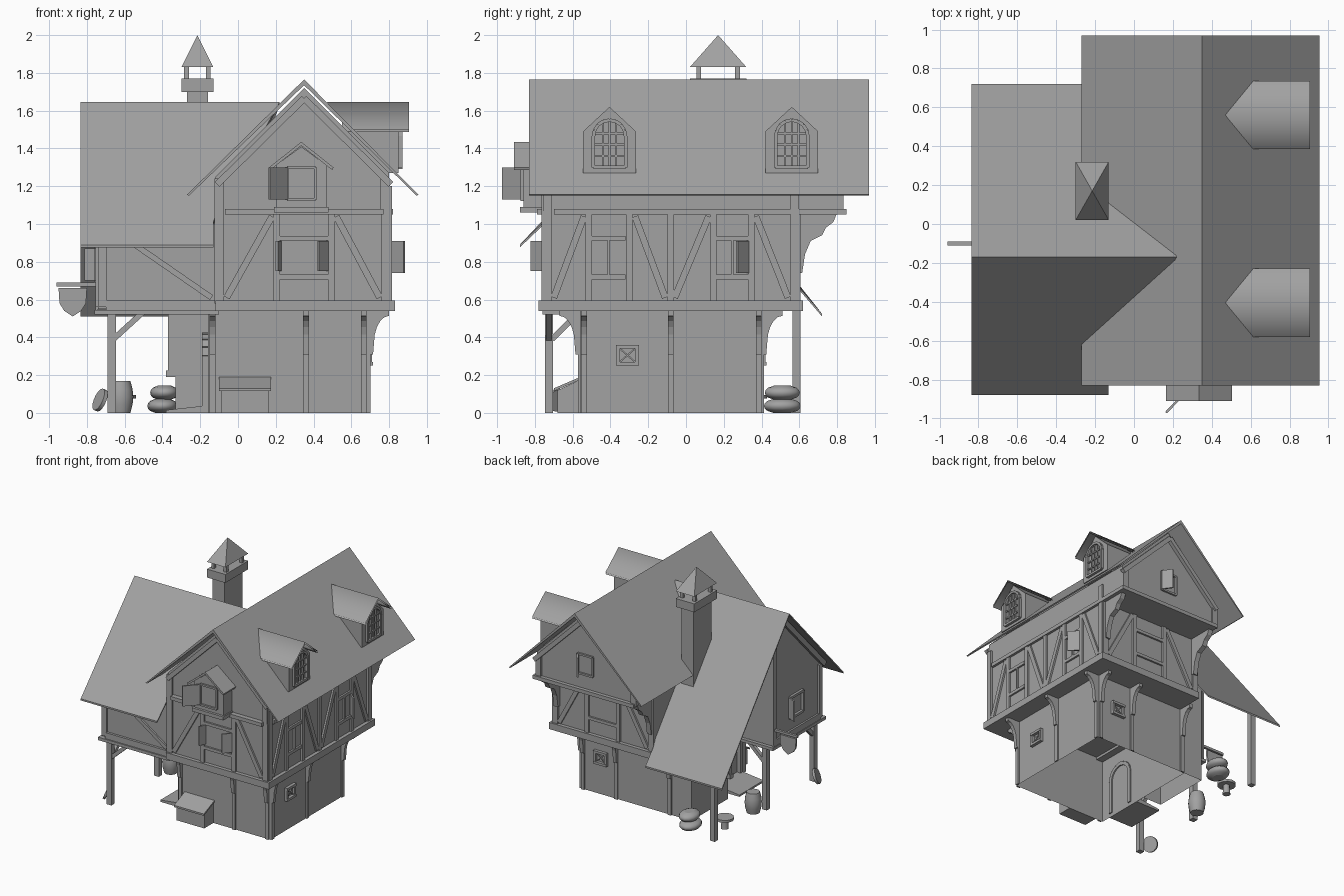
import bpy, bmesh, math
from mathutils import Vector as V

if "Cube" in bpy.data.objects:
    bpy.data.objects.remove(bpy.data.objects["Cube"])

GREY = bpy.data.materials.new("mid_grey")
GREY.diffuse_color = (0.36, 0.36, 0.36, 1)
GREY.use_nodes = True
GREY.node_tree.nodes["Principled BSDF"].inputs["Base Color"].default_value = GREY.diffuse_color


def finish(name, bm):
    me = bpy.data.meshes.new(name)
    bm.to_mesh(me)
    bm.free()
    me.materials.append(GREY)
    ob = bpy.data.objects.new(name, me)
    bpy.context.collection.objects.link(ob)
    return ob


def smooth(ob, deg):
    bpy.context.view_layer.objects.active = ob
    ob.select_set(True)
    bpy.ops.object.shade_smooth_by_angle(angle=math.radians(deg))
    ob.select_set(False)


def solid(name, parts, open_bottom=False):
    """One object from several extruded polygons: (points, extrusion vector)."""
    bm = bmesh.new()
    for pts, vec in parts:
        a = [bm.verts.new(p) for p in pts]
        b = [bm.verts.new(V(p) + V(vec)) for p in pts]
        n = len(a)
        if not open_bottom:
            bm.faces.new(a)
        bm.faces.new(b[::-1])
        for i in range(n):
            bm.faces.new((a[i], b[i], b[(i + 1) % n], a[(i + 1) % n]))
    bmesh.ops.recalc_face_normals(bm, faces=bm.faces)
    return finish(name, bm)


def bx(x0, x1, y0, y1, z0, z1):
    return ([(x0, y0, z0), (x1, y0, z0), (x1, y1, z0), (x0, y1, z0)], (0, 0, z1 - z0))


def along_y(pts, y0, y1):
    return ([(x, y0, z) for x, z in pts], (0, y1 - y0, 0))


def along_x(pts, x0, x1):
    return ([(x0, y, z) for y, z in pts], (x1 - x0, 0, 0))


# Wall faces: u along the wall, z up, d outward
def front(y): return lambda u, z, d: V((u, y - d, z))
def back(y): return lambda u, z, d: V((u, y + d, z))
def right(x): return lambda u, z, d: V((x + d, u, z))
def left(x): return lambda u, z, d: V((x - d, u, z))


def strip(f, p, q, w=0.035, d=0.015):
    t = V((q[0] - p[0], q[1] - p[1])).normalized() * (w / 2)
    c = [(p[0] - t.y, p[1] + t.x), (q[0] - t.y, q[1] + t.x), (q[0] + t.y, q[1] - t.x), (p[0] + t.y, p[1] - t.x)]
    return ([f(u, z, 0) for u, z in c], f(0, 0, d) - f(0, 0, 0))


def rect(f, u0, u1, z0, z1, w=0.015, d=0.015):
    return [strip(f, (u0, z0), (u1, z0), w, d), strip(f, (u0, z1), (u1, z1), w, d),
            strip(f, (u0, z0), (u0, z1), w, d), strip(f, (u1, z0), (u1, z1), w, d)]


def shutter(f, a, b, z0, z1):
    t = V((b[0] - a[0], b[1] - a[1])).normalized() * 0.006
    c = [(a[0] - t.y, a[1] + t.x), (b[0] - t.y, b[1] + t.x), (b[0] + t.y, b[1] - t.x), (a[0] + t.y, a[1] - t.x)]
    return ([f(u, z0, d) for u, d in c], (0, 0, z1 - z0))


def bracket(f, u, z0, z1, depth, w=0.03, prof=None):
    n = 5
    if not prof:
        prof = [(0, z0), (0.025, z0)]
        prof += [(0.03 + (depth - 0.03) * (1 - math.cos(i / n * math.pi / 2)),
                  z0 + (z1 - z0) * (0.25 + 0.6 * math.sin(i / n * math.pi / 2))) for i in range(n + 1)]
        prof += [(depth, z1), (0, z1)]
    return ([f(u - w / 2, z, d) for d, z in prof], f(w, 0, 0) - f(0, 0, 0))


def lathe(name, prof, loc, n=16, tilt=None, squash=(1, 1, 1)):
    bm = bmesh.new()
    rings = [[bm.verts.new((r * math.cos(k * math.tau / n), r * math.sin(k * math.tau / n), z)) for k in range(n)]
             for r, z in prof]
    for a, b in zip(rings, rings[1:]):
        for k in range(n):
            bm.faces.new((a[k], a[(k + 1) % n], b[(k + 1) % n], b[k]))
    bm.faces.new(rings[0][::-1])
    bm.faces.new(rings[-1])
    ob = finish(name, bm)
    ob.location, ob.scale = loc, squash
    if tilt:
        ob.rotation_euler = V(tilt).to_track_quat('Z', 'Y').to_euler()
    smooth(ob, 40)


# Storeys
solid("ground_floor", [bx(-0.16, 0.69, -0.56, 0.4, 0, 0.56)], True)
solid("ground_floor_annex", [bx(-0.33, -0.16, -0.08, 0.4, 0, 0.8)], True)
solid("upper_floor", [bx(-0.12, 0.8, -0.75, 0.59, 0.56, 1.06)])
solid("attic", [along_y([(-0.12, 1.06), (0.8, 1.06), (0.8, 1.27), (0.35, 1.72), (-0.12, 1.25)], -0.75, 0.82)])
solid("wing_room", [along_x([(-0.73, 0.55), (-0.73, 1.0), (-0.17, 1.6), (-0.08, 1.49), (-0.08, 0.55)], -0.74, -0.1)])
solid("floor_beams", [bx(-0.12, 0.83, -0.78, 0.62, 0.54, 0.595), bx(-0.76, -0.1, -0.76, -0.06, 0.52, 0.545),
                      bx(-0.7, -0.12, -0.75, -0.7, 0.545, 0.595),
                      bx(-0.07, 0.77, -0.79, -0.7, 1.05, 1.08), bx(-0.11, 0.82, -0.7, 0.85, 1.05, 1.08)])

# Roofs
solid("main_roof", [along_y([(-0.27, 1.155), (0.35, 1.765), (0.955, 1.155), (0.945, 1.15), (0.35, 1.735), (-0.26, 1.15)],
                            -0.83, 0.97)])
S, N, R = (-0.88, 0.89), (0.72, 0.525), (-0.17, 1.645)
solid("wing_roof", [([(-0.835, *e), (-0.13, *e), (-0.13, e[0] * 0.85, e[1] + 0.125), (0.22, *R), (-0.835, *R)],
                     (0, 0, -0.014)) for e in (S, N)])
rafters = []
for f in (front(-0.75), back(0.82)):
    rafters += [strip(f, (-0.11, 1.21), (0.35, 1.665), 0.035, 0.03), strip(f, (0.81, 1.21), (0.35, 1.665), 0.035, 0.03)]
lf = left(-0.74)
rafters += [strip(lf, (-0.74, 0.99), (-0.17, 1.585), 0.04, 0.03), strip(lf, (-0.04, 1.42), (-0.17, 1.585), 0.04, 0.03)]
solid("gable_rafters", rafters)

# Timber framing, front and back
for nm, f in (("front", front(-0.75)), ("back", back(0.59))):
    t = [strip(f, (u, 0.58), (u, 1.07), w) for u, w in ((-0.1, 0.05), (0.205, 0.035), (0.495, 0.035), (0.785, 0.05))]
    t += [strip(f, (-0.06, 0.61), (0.18, 1.04)), strip(f, (0.75, 0.61), (0.52, 1.04)),
          strip(f, (0.2, 0.72), (0.49, 0.72), 0.025), strip(f, (0.2, 0.925), (0.49, 0.925), 0.025)]
    solid(nm + "_timber_frame", t)
solid("front_shutters", [shutter(front(-0.75), a, b, 0.75, 0.91) for a, b in
                         (((0.225, 0), (0.205, 0.06)), ((0.475, 0.01), (0.425, 0.07)))])
for nm, f in (("front", front(-0.75)), ("back", back(0.82))):
    solid(nm + "_attic_posts", [strip(f, (u, 1.06), (u, 1.24), 0.05) for u in (-0.1, 0.78)])

# Timber framing, right side
f = right(0.8)
t = [strip(f, (u, 0.58), (u, 1.06)) for u in (-0.515, -0.3, -0.08, 0.145, 0.345)]
t += [strip(f, (u, 0.58), (u, 1.2), 0.045) for u in (-0.735, 0.575)]
t += [strip(f, a, b) for a, b in (((-0.7, 0.61), (-0.54, 1.04)), ((-0.27, 1.04), (-0.11, 0.61)),
                                  ((-0.06, 0.61), (0.12, 1.04)), ((0.37, 1.04), (0.54, 0.61)))]
for c in (-0.41, 0.245):
    t += [strip(f, (c - 0.09, z), (c + 0.09, z), 0.025) for z in (0.72, 0.925)]
    t.append(strip(f, (c, 0.73), (c, 0.915), 0.012))
solid("right_timber_frame", t)
solid("right_shutter", [shutter(f, (0.33, 0.01), (0.27, 0.08), 0.74, 0.91)])

# Jetty brackets and ground corner posts
br, po = [], []
for f, us, dep in ((front(-0.56), (-0.135, 0.36, 0.665), 0.11), (right(0.69), (-0.54, -0.08, 0.385), 0.11),
                   (back(0.4), (-0.135, 0.36, 0.665), 0.11)):
    br += [bracket(f, u, 0.31, 0.55, dep) for u in us]
    po += [strip(f, (u, 0), (u, 0.54), 0.03, 0.012) for u in us]
wavy = [(0, 0.74), (0.025, 0.74), (0.04, 0.84), (0.07, 0.91), (0.13, 0.94), (0.15, 0.98), (0.19, 1.01), (0.21, 1.06), (0, 1.06)]
br += [bracket(back(0.59), u, 0, 0, 0, 0.04, wavy) for u in (-0.09, 0.77)]
br.append(bracket(left(-0.33), -0.06, 0.19, 0.54, 0.05, 0.04, [(0, 0.19), (0.05, 0.19), (0.05, 0.225), (0.04, 0.225), (0.04, 0.54), (0, 0.54)]))
solid("jetty_brackets", br)
solid("ground_posts", po)

# Small lattice windows on the ground floor
for nm, f, u in (("right", right(0.69), -0.31), ("back", back(0.4), 0.5)):
    w = rect(f, u - 0.05, u + 0.05, 0.26, 0.35, 0.02, 0.02)
    w += [strip(f, (u - 0.06, z), (u + 0.06, z), 0.02, 0.025) for z in (0.26, 0.35)]
    w += [strip(f, (u - 0.04, 0.27), (u + 0.04, 0.34), 0.008, 0.01), strip(f, (u - 0.04, 0.34), (u + 0.04, 0.27), 0.008, 0.01)]
    solid(nm + "_lattice_window", w)


def arch(hw, z0, zs, c, n=8):
    return [(c - hw, z0)] + [(c - hw * math.cos(i / n * math.pi), zs + hw * math.sin(i / n * math.pi))
                             for i in range(n + 1)] + [(c + hw, z0)]


# Dormers with soft-ridged roofs and arched barred windows
for nm, c in (("front", -0.405), ("rear", 0.56)):
    solid(nm + "_dormer", [along_x([(c - 0.14, 1.27), (c - 0.14, 1.49), (c, 1.62), (c + 0.14, 1.49), (c + 0.14, 1.27)], 0.55, 0.85)])
    bm = bmesh.new()
    for dz in (0, -0.014):
        r = [bm.verts.new((x, c, 1.645 + dz)) for x in (0.47, 0.905)]
        for s in (-1, 1):
            bm.faces.new(r + [bm.verts.new((x, c + s * 0.175, 1.5 + dz)) for x in (0.905, 0.605)])
    for face in bm.faces:
        face.normal_update()
        up = face.calc_center_median().z > 1.5655
        if (face.normal.z > 0) != up:
            face.normal_flip()
    smooth(finish(nm + "_dormer_roof", bm), 95)
    f = right(0.85)
    a = arch(0.085, 1.3, 1.465, c)
    w = [strip(f, p, q, 0.018, 0.02) for p, q in zip(a, a[1:] + a[:1])]
    w += [strip(f, (c + k, 1.3), (c + k, 1.54), 0.01, 0.012) for k in (-0.035, 0.0, 0.035)]
    w += [strip(f, (c - 0.08, z), (c + 0.08, z), 0.01, 0.012) for z in (1.36, 1.42, 1.48)]
    solid(nm + "_dormer_window", w)

# Front attic bay with its roof, window and shutter
solid("attic_bay", [along_y([(0.2, 1.09), (0.2, 1.31), (0.335, 1.41), (0.47, 1.31), (0.47, 1.09)], -0.86, -0.74),
                    bx(0.19, 0.48, -0.88, -0.74, 1.06, 1.09)])
solid("attic_bay_roof", [along_y([(0.165, 1.3), (0.335, 1.435), (0.505, 1.3), (0.5, 1.285), (0.335, 1.415), (0.17, 1.285)], -0.91, -0.74)])
f = front(-0.86)
solid("attic_bay_window", rect(f, 0.26, 0.41, 1.13, 1.3) + [shutter(f, (0.26, 0.01), (0.165, 0.11), 1.13, 1.3)])
f = back(0.82)
solid("back_attic_window", rect(f, 0.28, 0.42, 1.2, 1.36) + [shutter(f, (0.42, 0.01), (0.37, 0.08), 1.2, 1.36)])

# Chimney with pyramid cap
solid("chimney", [bx(-0.27, -0.16, 0.05, 0.29, 0.9, 1.7), bx(-0.3, -0.13, 0.02, 0.32, 1.7, 1.77)]
      + [bx(x, x + 0.025, y, y + 0.025, 1.77, 1.84) for x in (-0.285, -0.17) for y in (0.055, 0.26)])
bm = bmesh.new()
bs = [bm.verts.new(p) for p in ((-0.3, 0.02, 1.83), (-0.13, 0.02, 1.83), (-0.13, 0.32, 1.83), (-0.3, 0.32, 1.83))]
tip = bm.verts.new((-0.215, 0.17, 2.0))
bm.faces.new(bs[::-1])
for i in range(4):
    bm.faces.new((bs[i], bs[(i + 1) % 4], tip))
finish("chimney_cap", bm)

# Wing framing, gable window and porch posts
fw = front(-0.73)
solid("wing_frame", [strip(fw, (-0.56, 0.9), (-0.14, 0.61), 0.03), strip(fw, (-0.715, 0.56), (-0.715, 1.0), 0.045),
                     strip(lf, (-0.7, 0.56), (-0.7, 1.0), 0.045), strip(lf, (-0.1, 0.56), (-0.1, 1.45), 0.045),
                     strip(lf, (-0.7, 0.57), (-0.08, 0.57), 0.05)]
      + rect(lf, -0.47, -0.3, 0.7, 0.87, 0.02, 0.02) + [shutter(lf, (-0.3, 0.01), (-0.27, 0.07), 0.7, 0.87)])
solid("porch_posts", [bx(-0.69, -0.645, y - 0.022, y + 0.022, 0, h) for y, h in ((-0.725, 0.54), (-0.1, 0.54), (0.585, 0.66))]
      + [strip(front(y), (-0.66, 0.39), (-0.49, 0.545), 0.03, 0.03) for y in (-0.71, -0.085)]
      + [strip(right(-0.68), (-0.71, 0.39), (-0.56, 0.54), 0.03, 0.03)])

# Arched door on the porch side with step, and cellar hatch
f = left(-0.15)
a = arch(0.11, 0.03, 0.3, -0.35)
solid("door", [strip(f, p, q, 0.03, 0.04) for p, q in zip(a, a[1:])])
solid("door_step", [along_y([(-0.38, 0), (-0.38, 0.015), (-0.16, 0.04), (-0.16, 0)], -0.48, -0.16)])
solid("cellar_hatch", [along_x([(-0.68, 0), (-0.68, 0.12), (-0.56, 0.175), (-0.56, 0)], -0.09, 0.165),
                       along_x([(-0.7, 0.115), (-0.7, 0.13), (-0.56, 0.19), (-0.56, 0.175)], -0.1, 0.175)])

# Hanging shield sign
solid("sign", [bx(-0.96, -0.72, -0.11, -0.09, 0.67, 0.69),
               along_y([(-0.95, 0.66), (-0.945, 0.58), (-0.92, 0.54), (-0.875, 0.51), (-0.83, 0.54), (-0.805, 0.58), (-0.8, 0.66)], -0.108, -0.092)])

# Barrel, stool, leaning lid and sacks
lathe("barrel", [(0.05, 0), (0.062, 0.045), (0.066, 0.085), (0.062, 0.125), (0.05, 0.17)], (-0.62, 0.0, 0))
lathe("stool", [(0.03, 0), (0.025, 0.06), (0.025, 0.075), (0.07, 0.075), (0.07, 0.095)], (-0.61, 0.36, 0), 12)
lathe("leaning_lid", [(0.062, -0.01), (0.062, 0.01)], (-0.73, -0.68, 0.068), 16, (-0.8, -0.35, 0.35))
ball = [(max(0.3, math.sin(i * math.pi / 8)) ** 0.6, -math.cos(i * math.pi / 8)) for i in range(9)]
lathe("lower_sack", ball, (-0.4, 0.51, 0.037), 14, None, (0.08, 0.1, 0.037))
lathe("upper_sack", ball, (-0.39, 0.51, 0.107), 14, None, (0.075, 0.095, 0.037))
